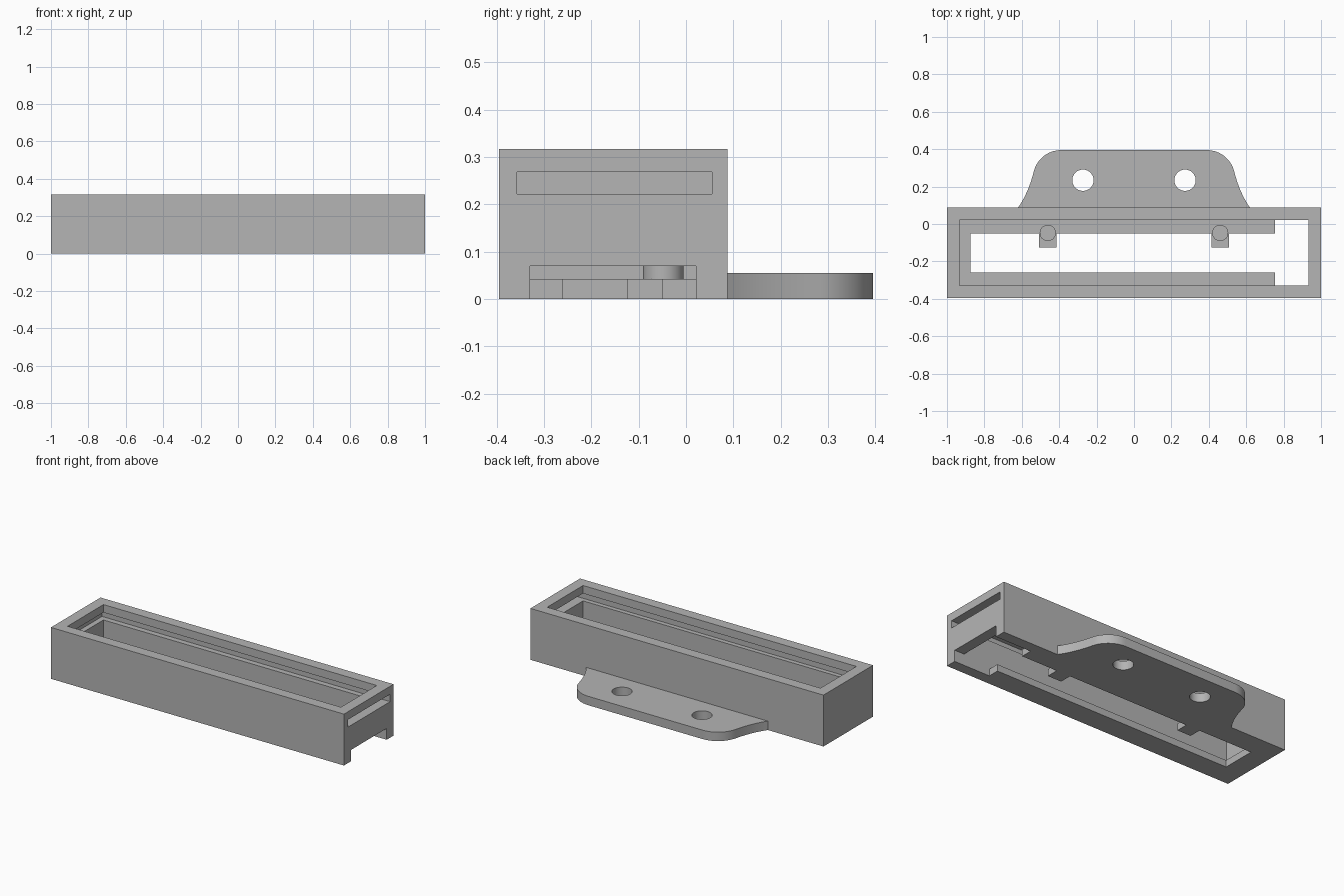
import bpy, bmesh, math

cube = bpy.data.objects.get("Cube")
if cube:
    bpy.data.objects.remove(cube, do_unlink=True)

grey = bpy.data.materials.new("plain grey")
grey.use_nodes = True
COLOUR = (0.46, 0.46, 0.46, 1)
grey.diffuse_color = COLOUR
for node in grey.node_tree.nodes:
    if node.type == 'BSDF_PRINCIPLED':
        node.inputs["Base Color"].default_value = COLOUR


def prism(name, outline, z0, z1):
    """Extrude a flat outline from z0 up to z1."""
    bm = bmesh.new()
    base = bm.faces.new([bm.verts.new((x, y, z0)) for x, y in outline])
    top = bmesh.ops.extrude_face_region(bm, geom=[base])["geom"]
    verts = [g for g in top if isinstance(g, bmesh.types.BMVert)]
    bmesh.ops.translate(bm, verts=verts, vec=(0, 0, z1 - z0))
    bmesh.ops.recalc_face_normals(bm, faces=bm.faces)
    mesh = bpy.data.meshes.new(name)
    bm.to_mesh(mesh)
    bm.free()
    mesh.materials.append(grey)
    obj = bpy.data.objects.new(name, mesh)
    bpy.context.collection.objects.link(obj)
    return obj


def box(name, x0, x1, y0, y1, z0, z1):
    return prism(name, [(x0, y0), (x1, y0), (x1, y1), (x0, y1)], z0, z1)


def disc(name, x, y, r, z0, z1, n=48):
    pts = [(x + r * math.cos(math.tau * i / n), y + r * math.sin(math.tau * i / n))
           for i in range(n)]
    return prism(name, pts, z0, z1)


def activate(obj):
    bpy.ops.object.select_all(action='DESELECT')
    obj.select_set(True)
    bpy.context.view_layer.objects.active = obj


def cut(obj, cutter):
    activate(obj)
    mod = obj.modifiers.new("cut", 'BOOLEAN')
    mod.operation = 'DIFFERENCE'
    mod.solver = 'EXACT'
    mod.object = cutter
    bpy.ops.object.modifier_apply(modifier=mod.name)
    bpy.data.objects.remove(cutter, do_unlink=True)


def smooth(obj):
    activate(obj)
    bpy.ops.object.shade_smooth_by_angle(angle=math.radians(30))


FRONT, BACK, TOP = -0.395, 0.088, 0.317
IN_FRONT, IN_BACK, INNER_X = -0.329, 0.021, 0.933
LEDGE_BACK, LEDGE_TOP, LEDGE_END = -0.05, 0.042, 0.754
OPEN_TOP = 0.07

# Housing: open tray with a ledge, an open end and a sliding-lid groove
body = box("housing", -1, 1, FRONT, BACK, 0, TOP)
cut(body, box("cavity", -INNER_X, INNER_X, IN_FRONT, IN_BACK, LEDGE_TOP, 0.5))
cut(body, box("floor_opening", -0.874, 0.8, -0.26, LEDGE_BACK, -0.1, 0.06))
cut(body, box("end_opening", LEDGE_END, 1.1, IN_FRONT, IN_BACK, -0.1, OPEN_TOP))
cut(body, box("lid_groove", -0.966, 1.1, -0.357, 0.055, 0.222, 0.268))

# Tabs and locating pegs on the back ledge
for side, label in ((-1, "right"), (1, "left")):
    x = 0.461 * side
    box(label + "_tab", x - 0.047, x + 0.047, -0.125, LEDGE_BACK, 0, LEDGE_TOP)
    smooth(disc(label + "_peg", x, -0.048, 0.043, LEDGE_TOP, OPEN_TOP))

# Mounting flange: rounded shoulders flowing into a flared root
R, CX, CY = 0.15, 0.39, 0.245
half = [(CX + R * math.cos(math.radians(a)), CY + R * math.sin(math.radians(a)))
        for a in range(90, 14, -5)]
start, ctrl, end = half[-1], (0.565, 0.165), (0.62, BACK)
for i in range(1, 11):
    t = i / 10
    half.append(tuple((1 - t) ** 2 * s + 2 * t * (1 - t) * c + t * t * e
                      for s, c, e in zip(start, ctrl, end)))
flange = prism("mounting_flange", half + [(-x, y) for x, y in reversed(half)], 0, 0.055)
for side in (-1, 1):
    cut(flange, disc("screw_hole", 0.273 * side, 0.234, 0.057, -0.1, 0.2))
smooth(flange)
